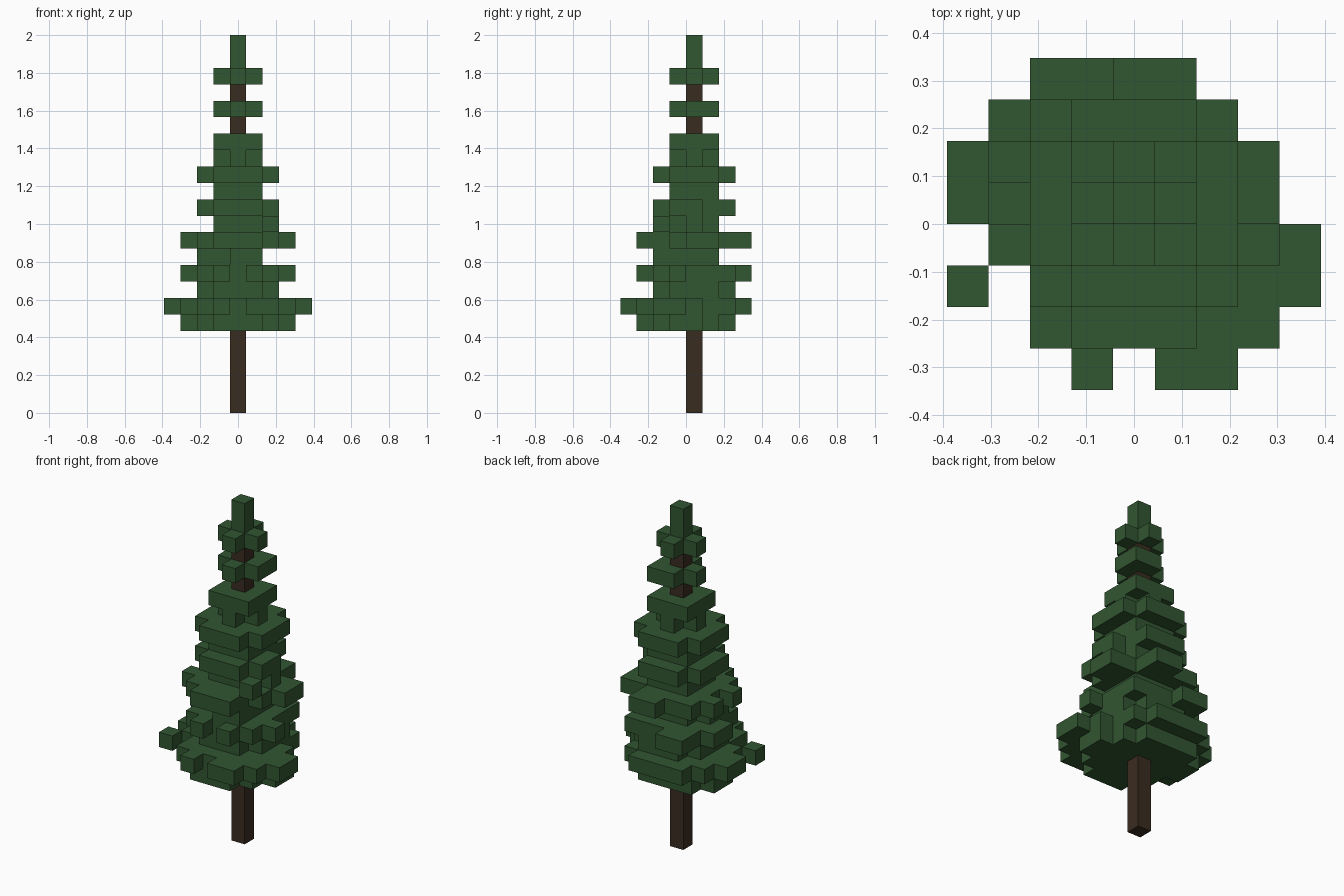
import bpy
import bmesh

S = 2 / 23            # side of one cube
TRUNK_TOP = 20        # cube layer where the trunk ends

cube = bpy.data.objects.get("Cube")
if cube:
    bpy.data.objects.remove(cube, do_unlink=True)


def material(name, color):
    mat = bpy.data.materials.new(name)
    mat.use_nodes = True
    mat.diffuse_color = color
    mat.node_tree.nodes["Principled BSDF"].inputs["Base Color"].default_value = color
    return mat


needle_green = material("needle_green", (0.031, 0.092, 0.031, 1))
bark_brown = material("bark_brown", (0.042, 0.025, 0.0145, 1))


def disc(limit):
    """Cells around the trunk within a squared radius."""
    return {(i, j) for i in range(-3, 4) for j in range(-3, 4)
            if i * i + j * j <= limit}


def plan(text):
    """Cells from a floor plan, back row first; the trunk is column 4, row 3."""
    return {(col - 4, 3 - row) for row, line in enumerate(text.split())
            for col, mark in enumerate(line) if mark == "#"}


PLUS, SQUARE, ROUND = disc(1), disc(2), disc(5)

# Foliage layers from the lowest upwards
layers = {
    5: plan("""
        .........
        ..####...
        .######..
        .#######.
        ..######.
        ..#####..
        ...###...
        """),
    6: plan("""
        ..####...
        .######..
        #######..
        ########.
        .########
        #.#######
        ..######.
        ...#.##..
        """),
    7: ROUND,
    8: plan("""
        ..##.....
        ..#####..
        .######..
        .######..
        ..######.
        ..#####..
        ...#.#...
        """),
    9: plan("""
        .........
        .........
        ...###...
        ..####...
        ..####...
        ....##...
        """),
    10: plan("""
        ....##...
        ..####...
        .#######.
        ..######.
        .######..
        ..####...
        ...###...
        """),
    11: SQUARE | {(2, -2), (2, 0)},
    12: ROUND - {(2, 1)},
    13: SQUARE,
    14: ROUND,
    15: PLUS,
    16: SQUARE,
    18: PLUS | {(1, 1)},
    20: PLUS,
    21: disc(0),
    22: disc(0),
}

trunk_cells = {(0, 0, k) for k in range(TRUNK_TOP)}
leaf_cells = {(i, j, k) for k, cells in layers.items()
              for i, j in cells} - trunk_cells


def build(name, cells, hidden_by, mat):
    """Join cubes into one skin, leaving out faces covered by other cubes."""
    bm = bmesh.new()
    corners = {}

    def vert(p):
        if p not in corners:
            x, y, z = p
            corners[p] = bm.verts.new(((x - 0.5) * S, y * S, z * S))
        return corners[p]

    for cell in sorted(cells):
        for axis in range(3):
            for side in (0, 1):
                neighbour = list(cell)
                neighbour[axis] += 2 * side - 1
                if tuple(neighbour) in hidden_by:
                    continue
                ring = []
                for a, b in ((0, 0), (1, 0), (1, 1), (0, 1)):
                    p = list(cell)
                    p[axis] += side
                    p[(axis + 1) % 3] += a
                    p[(axis + 2) % 3] += b
                    ring.append(vert(tuple(p)))
                bm.faces.new(ring if side else ring[::-1])
    mesh = bpy.data.meshes.new(name)
    bm.to_mesh(mesh)
    bm.free()
    mesh.materials.append(mat)
    obj = bpy.data.objects.new(name, mesh)
    bpy.context.collection.objects.link(obj)


# Trunk, then the branches in three tiers
every_cell = trunk_cells | leaf_cells
build("trunk", trunk_cells, every_cell, bark_brown)
for tier, low, high in (("lower_branches", 5, 10),
                        ("middle_branches", 10, 17),
                        ("tree_top", 17, 23)):
    build(tier, {c for c in leaf_cells if low <= c[2] < high},
          every_cell, needle_green)
